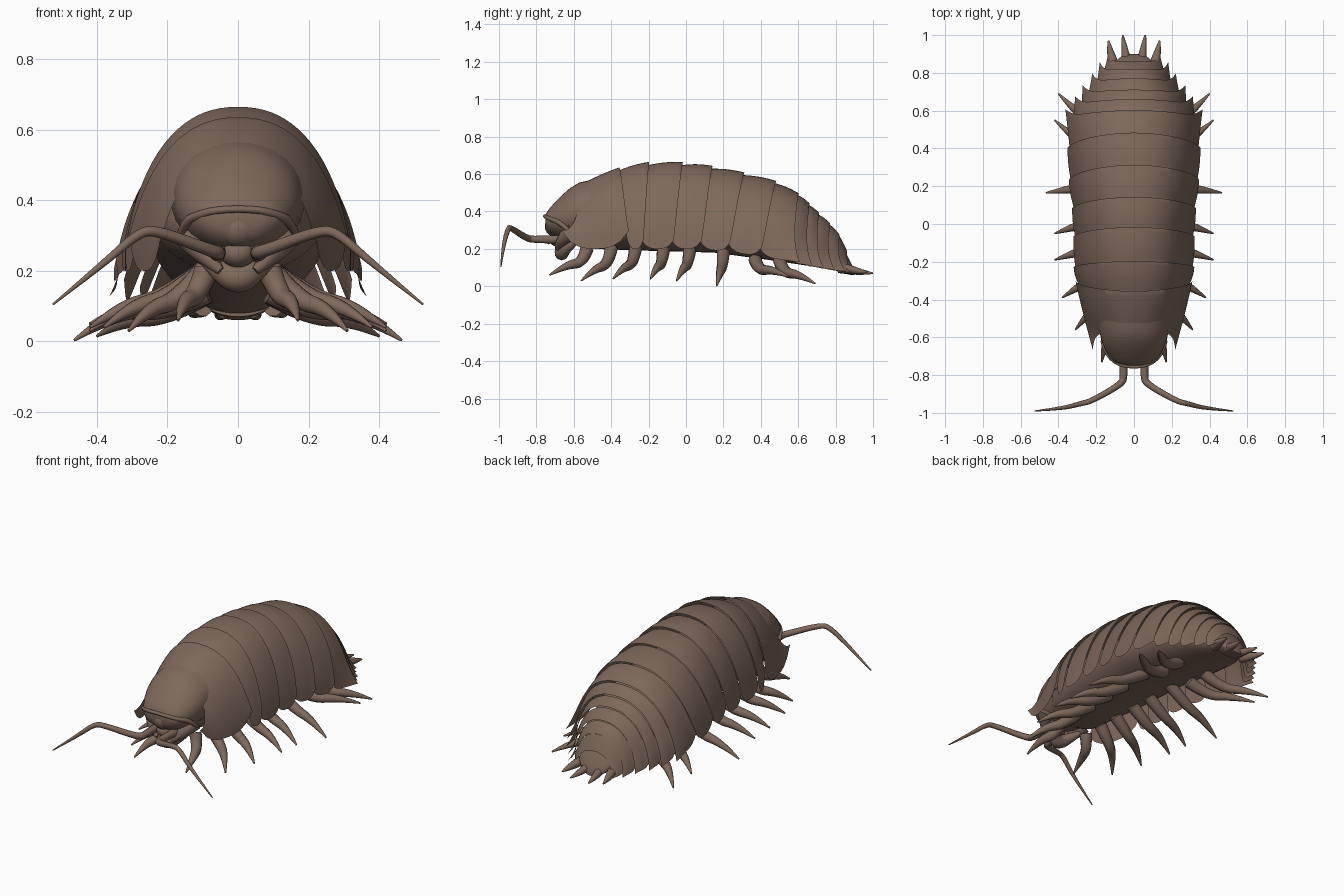
import bpy, bmesh, math
from mathutils import Vector

cube = bpy.data.objects.get("Cube")
if cube:
    bpy.data.objects.remove(cube, do_unlink=True)

brown = bpy.data.materials.new("shell_brown")
brown.use_nodes = True
colour = (0.21, 0.14, 0.105, 1)
brown.diffuse_color = colour
brown.node_tree.nodes["Principled BSDF"].inputs["Base Color"].default_value = colour
parts = []


def add_object(name, mesh):
    mesh.materials.clear()
    mesh.materials.append(brown)
    obj = bpy.data.objects.new(name, mesh)
    bpy.context.collection.objects.link(obj)
    parts.append(obj)
    return obj


def loft(name, rings, closed=False, thickness=0):
    """Skin rows of points; closed rows become a capped solid, open rows a shell."""
    bm = bmesh.new()
    rows = [[bm.verts.new(p) for p in ring] for ring in rings]
    n = len(rows[0])
    for a, b in zip(rows, rows[1:]):
        for i in range(n if closed else n - 1):
            j = (i + 1) % n
            bm.faces.new((a[i], b[i], b[j], a[j]))
    if closed:
        bm.faces.new(rows[0])
        bm.faces.new(rows[-1])
        bmesh.ops.recalc_face_normals(bm, faces=bm.faces)
    elif thickness:
        bmesh.ops.solidify(bm, geom=bm.faces[:], thickness=thickness)
    mesh = bpy.data.meshes.new(name)
    bm.to_mesh(mesh)
    bm.free()
    return add_object(name, mesh)


def solid(name, sections, n=32):
    """Closed body from (y, half width, top, bottom) sections."""
    rings = []
    for y, w, top, low in sections:
        angles = [math.tau * i / n for i in range(n)]
        rings.append([(w * math.cos(a), y, (top + low) / 2 + (top - low) / 2 * math.sin(a))
                      for a in angles])
    return loft(name, rings, closed=True)


def limb(name, points, radii):
    """Smooth tapered tube."""
    curve = bpy.data.curves.new(name, "CURVE")
    curve.dimensions = "3D"
    curve.bevel_depth = 1
    curve.bevel_resolution = 3
    curve.use_fill_caps = True
    spline = curve.splines.new("NURBS")
    spline.points.add(len(points) - 1)
    for p, co, r in zip(spline.points, points, radii):
        p.co = (*co, 1)
        p.radius = r
    spline.order_u = 3
    spline.use_endpoint_u = True
    spline.resolution_u = 6
    temp = bpy.data.objects.new("temp_curve", curve)
    bpy.context.collection.objects.link(temp)
    graph = bpy.context.evaluated_depsgraph_get()
    mesh = bpy.data.meshes.new_from_object(temp.evaluated_get(graph))
    bpy.data.objects.remove(temp, do_unlink=True)
    mesh.name = name
    return add_object(name, mesh)


def pair(name, points, radii):
    for side, s in (("left", 1), ("right", -1)):
        limb(f"{name}_{side}", [(s * x, y, z) for x, y, z in points], radii)


def ball(name, centre, size):
    bm = bmesh.new()
    bmesh.ops.create_uvsphere(bm, u_segments=20, v_segments=12, radius=1)
    for v in bm.verts:
        v.co = Vector(centre) + Vector([c * s for c, s in zip(v.co, size)])
    mesh = bpy.data.meshes.new(name)
    bm.to_mesh(mesh)
    bm.free()
    return add_object(name, mesh)


# Armour plates: borders as (y at ridge, y at skirt, half width, top, skirt height, skew)
borders = [
    (-.56, -.65, .225, .555, .20, 2.4),
    (-.36, -.31, .30, .63, .20, .8),
    (-.20, -.23, .31, .66, .20, .8),
    (-.02, -.07, .31, .66, .20, .8),
    (.14, .08, .315, .64, .20, .8),
    (.31, .23, .33, .605, .185, .8),
    (.48, .40, .335, .56, .16, .8),
    (.60, .56, .315, .495, .13, .8),
    (.66, .63, .27, .44, .11, .8),
    (.71, .69, .235, .39, .10, .8),
    (.77, .75, .19, .335, .09, .8),
    (.82, .81, .155, .275, .08, .8),
    (.86, .86, .115, .19, .075, .8),
]
STEPS, ARC = 8, 48
for k, (front, back) in enumerate(zip(borders, borders[1:])):
    tail = k > 5
    rounding = 0.1 if k == 0 else 0.045
    rings = []
    for i in range(STEPS + 1):
        v = i / STEPS
        t = v * 1.07 - 0.05
        top_y, low_y, w, top, low, skew = [a + (b - a) * t for a, b in zip(front, back)]
        swell = 0.97 + 0.04 * v + 0.015 * math.sin(math.pi * v)
        ring = []
        for j in range(ARC + 1):
            a = math.pi * j / ARC
            h = 1 - math.sin(a)
            # Rear plates sweep out and back into pointed side lobes
            lobe = v * v * h ** 4 if tail else 0
            flare = 1 + (0.015 + 0.005 * k) * h ** 3 + 0.1 * lobe
            corner = rounding * h ** 4 * abs(2 * v - 1) ** 3 * (not tail or v < 0.5)
            across = math.copysign(abs(math.cos(a)) ** 0.88, math.cos(a))
            ring.append((w * swell * flare * across,
                         top_y + (low_y - top_y) * h ** skew + 0.045 * lobe,
                         low + (top - low) * swell * math.sin(a) + corner))
        rings.append(ring)
    loft(f"back_plate_{k + 1}", rings, thickness=0.012)

# Soft underside and tail cap
solid("belly", [(-.58, .12, .36, .24), (-.5, .18, .45, .2), (-.2, .24, .5, .19),
                (.15, .25, .48, .18), (.45, .24, .4, .14), (.65, .2, .3, .11),
                (.82, .11, .17, .08)])
solid("tail_cap", [(.82, .12, .23, .07), (.86, .1, .17, .065),
                   (.885, .07, .12, .06), (.9, .03, .085, .06)])

# Head with brow ridge, face and mouthparts
solid("head", [(-.5, .19, .57, .24), (-.57, .182, .555, .24), (-.62, .172, .525, .24),
               (-.66, .156, .49, .25), (-.705, .13, .445, .265), (-.735, .105, .41, .285),
               (-.75, .07, .385, .31)])
limb("brow_ridge", [(-.17, -.62, .29), (-.15, -.67, .34), (-.11, -.725, .36), (-.05, -.755, .375),
                    (.05, -.755, .375), (.11, -.725, .36), (.15, -.67, .34), (.17, -.62, .29)],
     [.008, .015, .012, .01, .01, .012, .015, .008])
ball("face", (0, -.7, .32), (.06, .055, .055))
ball("upper_lip", (0, -.68, .25), (.05, .05, .04))
limb("jaw", [(-.1, -.59, .235), (-.05, -.65, .2), (0, -.67, .17), (.05, -.65, .2),
             (.1, -.59, .235)], [.015, .035, .04, .035, .015])
pair("mouth_feeler", [(.04, -.66, .25), (.06, -.72, .26), (.05, -.74, .23)], [.025, .02, .01])
pair("cheek", [(.13, -.6, .3), (.1, -.67, .25), (.05, -.69, .2)], [.05, .035, .012])

# Antennae
pair("antenna", [(.06, -.66, .25), (.05, -.81, .25), (.07, -.85, .255), (.23, -.94, .315),
                 (.28, -.95, .31), (.37, -.975, .23), (.525, -.99, .105)],
     [.024, .02, .018, .015, .014, .011, .003])

# Legs: hip y and foot tip
legs = [
    (-.53, (.17, -.73, .06)), (-.4, (.31, -.56, .03)), (-.27, (.38, -.39, .04)),
    (-.12, (.42, -.19, .04)), (.02, (.42, -.05, .03)), (.2, (.465, .165, .003)),
    (.37, (.42, .55, .05)), (.5, (.4, .69, .015)),
]
for k, (hip_y, foot) in enumerate(legs):
    hip = Vector((.09, hip_y, .2 if hip_y < .3 else .14))
    foot = Vector(foot)
    reach = foot.y - hip.y
    knee = hip.lerp(foot, .35) + Vector((0, -.25 * reach, -.025))
    shin = hip.lerp(foot, .7) + Vector((.01, -.15 * reach, .012))
    pair(f"leg_{k + 1}", [hip, knee, shin, foot], [.036, .03, .022, .004])

# Tail prongs
pair("inner_tail_prong", [(.04, .86, .09), (.05, .93, .075), (.06, 1, .07)], [.025, .02, .004])
pair("outer_tail_prong", [(.1, .82, .1), (.125, .9, .085), (.135, .97, .075)], [.03, .024, .004])

# Smooth shading with crisp plate edges
bpy.ops.object.select_all(action="DESELECT")
for obj in parts:
    obj.select_set(True)
bpy.context.view_layer.objects.active = parts[0]
bpy.ops.object.shade_smooth_by_angle(angle=math.radians(40))
